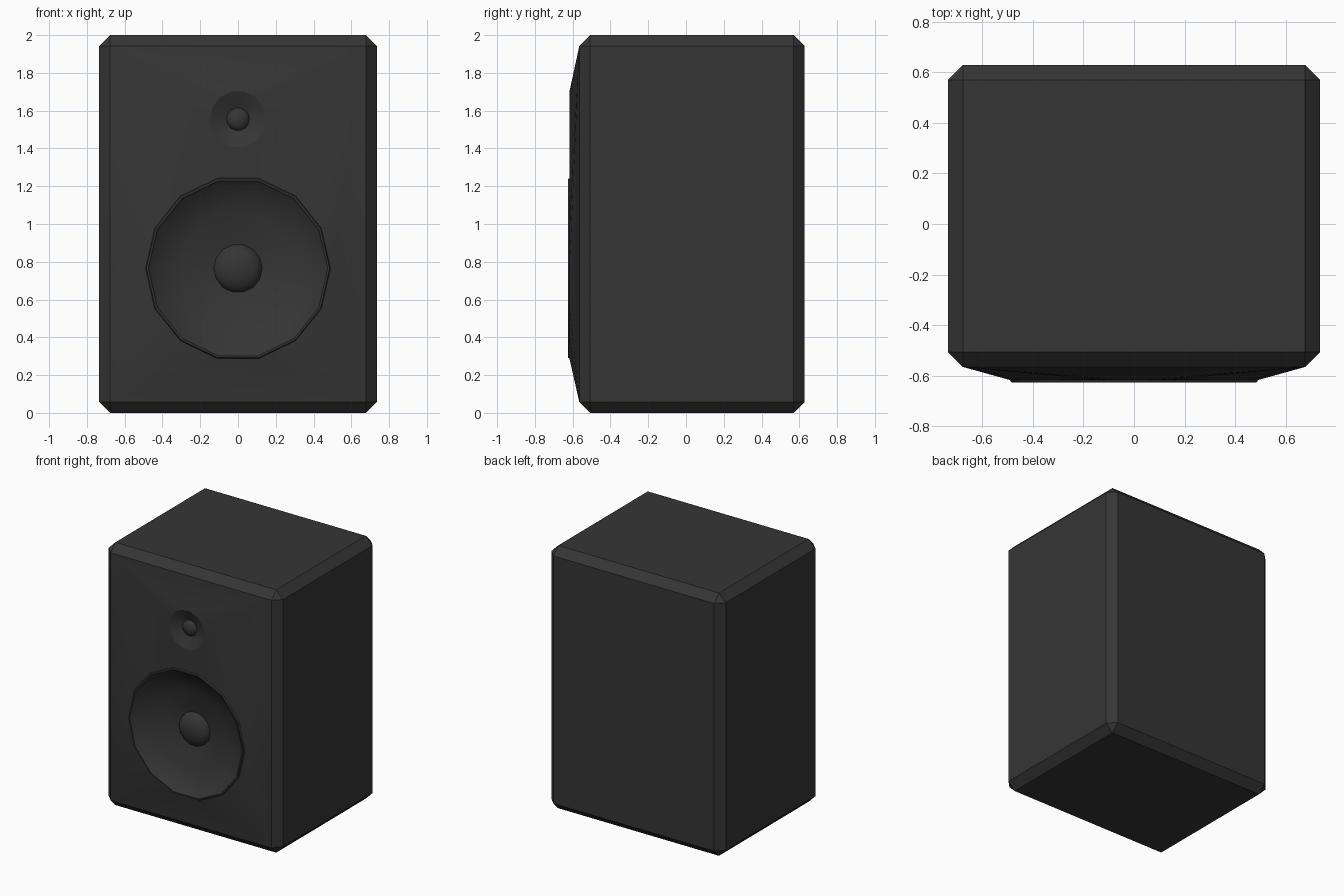
import bpy, bmesh, math
from mathutils import Vector, Matrix

cube = bpy.data.objects.get("Cube")
if cube:
    bpy.data.objects.remove(cube, do_unlink=True)

black = bpy.data.materials.new("charcoal black")
black.use_nodes = True
colour = (0.036, 0.036, 0.037, 1)
black.diffuse_color = colour
black.node_tree.nodes["Principled BSDF"].inputs["Base Color"].default_value = colour

SIDES = 14
HALF_X, FRONT, BACK, HEIGHT, CHAMFER = 0.735, -0.565, 0.628, 2.0, 0.058
WOOFER_Z, WOOFER_R = 0.765, 0.49
TWEETER_Z, TWEETER_R = 1.555, 0.15
RIM = -0.617


def finish(bm, name, angle):
    mesh = bpy.data.meshes.new(name)
    bm.to_mesh(mesh)
    bm.free()
    ob = bpy.data.objects.new(name, mesh)
    bpy.context.collection.objects.link(ob)
    mesh.materials.append(black)
    bpy.ops.object.select_all(action='DESELECT')
    ob.select_set(True)
    bpy.context.view_layer.objects.active = ob
    bpy.ops.object.shade_smooth_by_angle(angle=math.radians(angle))
    return ob


def ring(bm, r, y, z, sides=SIDES):
    step = math.tau / sides
    return [bm.verts.new((r * math.cos(i * step), y, z + r * math.sin(i * step)))
            for i in range(sides)]


def lathe(name, z, profile, angle, sides=SIDES):
    """Turn (radius, y) points about the front-to-back axis; radius 0 closes it."""
    bm = bmesh.new()
    rings = [ring(bm, r, y, z, sides) if r else [bm.verts.new((0, y, z))] * sides
             for r, y in profile]
    for a, b in zip(rings, rings[1:]):
        for i in range(sides):
            j = (i + 1) % sides
            corners = list(dict.fromkeys((a[i], a[j], b[j], b[i])))
            bm.faces.new(corners)
    bm.normal_update()
    # openings and domes all face forward
    if sum(f.normal.y * f.calc_area() for f in bm.faces) > 0:
        bmesh.ops.reverse_faces(bm, faces=bm.faces[:])
    return finish(bm, name, angle)


# Chamfered cabinet, open where the baffle sits
bm = bmesh.new()
size = Matrix.Diagonal((HALF_X * 2, BACK - FRONT, HEIGHT, 1))
bmesh.ops.create_cube(bm, size=1, matrix=Matrix.Translation(
    (0, (FRONT + BACK) / 2, HEIGHT / 2)) @ size)
bmesh.ops.bevel(bm, geom=bm.edges[:], offset=CHAMFER, segments=1,
                affect='EDGES', profile=0.5)
bm.normal_update()
bmesh.ops.delete(bm, geom=[f for f in bm.faces if f.normal.y < -0.99], context='FACES')
finish(bm, "cabinet", 30)

# Bulging baffle stretched from the cabinet edge to both driver openings
bm = bmesh.new()
x, low, high = HALF_X - CHAMFER, CHAMFER, HEIGHT - CHAMFER
outline = [bm.verts.new((sx, FRONT, sz))
           for sx, sz in ((-x, low), (x, low), (x, high), (-x, high))]
loops = [outline, ring(bm, WOOFER_R, RIM, WOOFER_Z), ring(bm, TWEETER_R, RIM, TWEETER_Z)]
edges = [bm.edges.new((l[i - 1], l[i])) for l in loops for i in range(len(l))]
bmesh.ops.triangle_fill(bm, edges=edges, use_beauty=True, normal=Vector((0, -1, 0)))
bm.normal_update()
bmesh.ops.reverse_faces(bm, faces=[f for f in bm.faces if f.normal.y > 0])
finish(bm, "front_baffle", 30)

# Woofer: raised lip, surround and cone, with a dust cap
lathe("woofer_cone", WOOFER_Z,
      [(WOOFER_R, RIM), (0.485, -0.626), (0.475, -0.626), (0.465, -0.612),
       (0.30, -0.555), (0.12, -0.515)], 40)


def dome(name, z, r, base, rise):
    steps = 5
    profile = [(r * math.cos(k * math.pi / 2 / steps),
                base - rise * math.sin(k * math.pi / 2 / steps)) for k in range(steps)]
    lathe(name, z, profile + [(0, base - rise)], 60)


dome("woofer_dust_cap", WOOFER_Z, 0.13, -0.513, 0.065)

# Tweeter: shallow waveguide with a small dome
lathe("tweeter_waveguide", TWEETER_Z,
      [(TWEETER_R, RIM), (0.10, -0.595), (0.055, -0.575)], 40)
dome("tweeter_dome", TWEETER_Z, 0.062, -0.572, 0.035)
